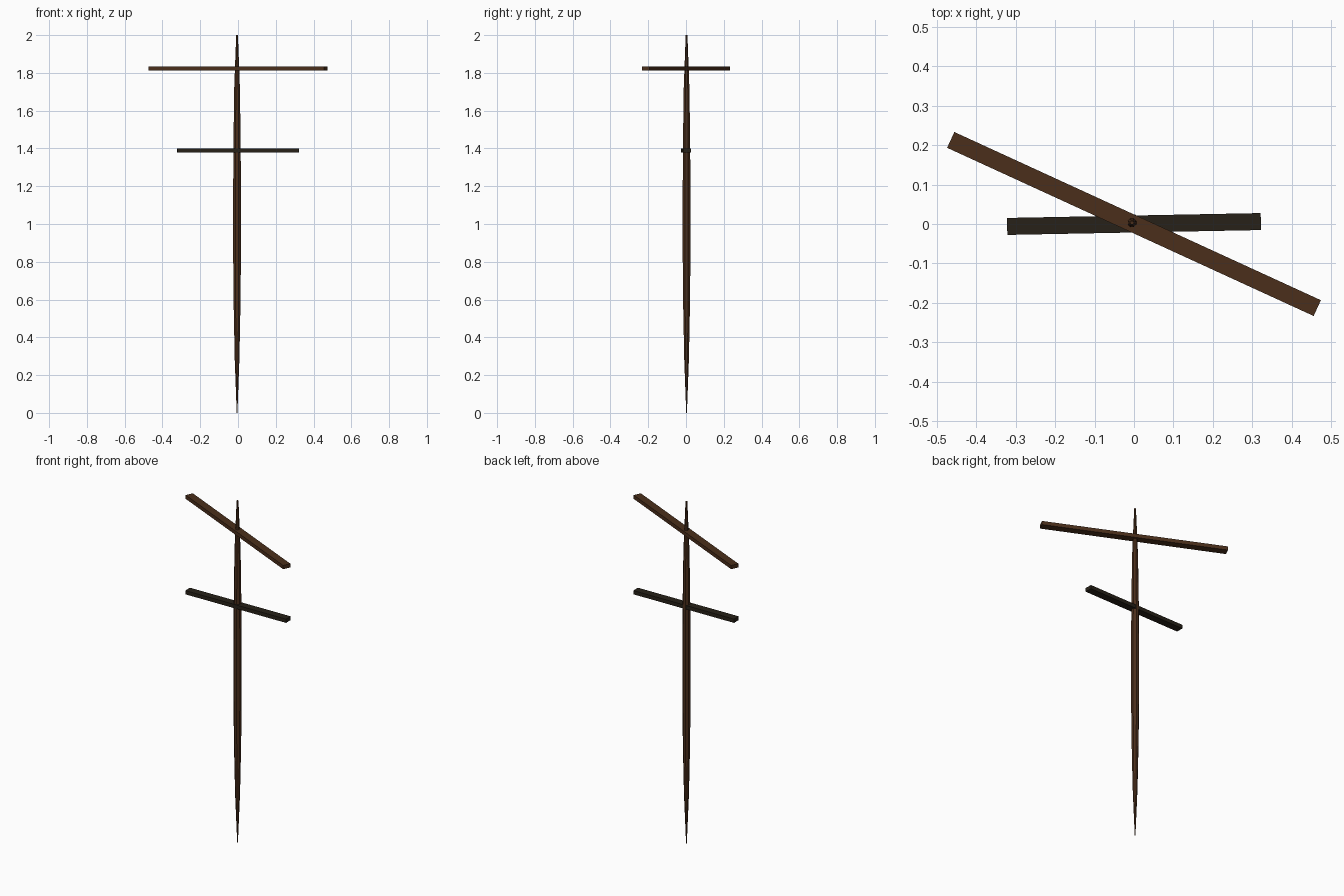
import bpy, bmesh, math
from mathutils import Matrix

if "Cube" in bpy.data.objects:
    bpy.data.objects.remove(bpy.data.objects["Cube"])


def material(name, color):
    m = bpy.data.materials.new(name)
    m.diffuse_color = (*color, 1)
    m.use_nodes = True
    m.node_tree.nodes["Principled BSDF"].inputs["Base Color"].default_value = m.diffuse_color
    return m


def add_object(name, bm, mat):
    bmesh.ops.recalc_face_normals(bm, faces=bm.faces)
    me = bpy.data.meshes.new(name)
    bm.to_mesh(me)
    bm.free()
    me.materials.append(mat)
    ob = bpy.data.objects.new(name, me)
    bpy.context.collection.objects.link(ob)
    return ob


def bar(name, length, width, height, z, degrees, mat):
    bm = bmesh.new()
    bmesh.ops.create_cube(bm, size=1, matrix=Matrix.Diagonal((length, width, height, 1)))
    ob = add_object(name, bm, mat)
    ob.location.z = z
    ob.rotation_euler.z = math.radians(degrees)


brown = material("brown_wood", (0.07, 0.028, 0.011))
dark = material("dark_wood", (0.02, 0.015, 0.009))

# Pole: eight-sided spindle, evenly spaced rings, pointed at both ends
radii = [0.002, 0.0135, 0.0195, 0.0225, 0.0225, 0.0205, 0.0165, 0.005]
SIDES = 8
bm = bmesh.new()
rings = []
for i, r in enumerate(radii):
    z = 2 * i / (len(radii) - 1)
    rings.append([bm.verts.new((r * math.cos(2 * math.pi * (k + 0.5) / SIDES),
                                r * math.sin(2 * math.pi * (k + 0.5) / SIDES), z))
                  for k in range(SIDES)])
for a, b in zip(rings, rings[1:]):
    for k in range(SIDES):
        n = (k + 1) % SIDES
        bm.faces.new((a[k], a[n], b[n], b[k]))
bm.faces.new(rings[0])
bm.faces.new(rings[-1])
pole = add_object("pole", bm, brown)
pole.location = (-0.005, 0.003, 0)

# Cross bars
bar("upper_crossbar", 1.022, 0.044, 0.022, 1.823, -24.65, brown)
bar("lower_crossbar", 0.643, 0.043, 0.022, 1.39, 1.1, dark)
